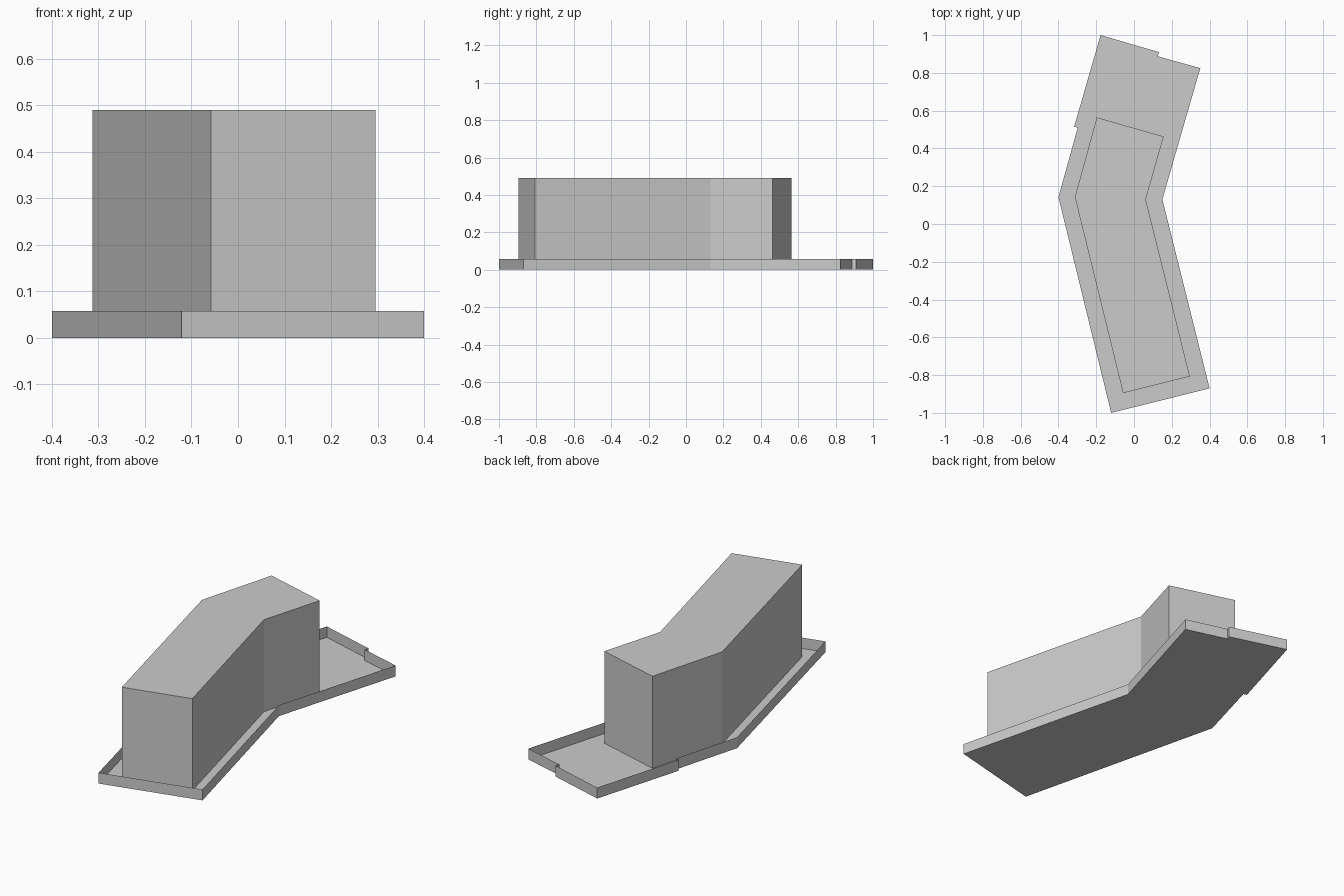
import bpy, bmesh

if "Cube" in bpy.data.objects:
    bpy.data.objects.remove(bpy.data.objects["Cube"])


def extruded_outline(name, points, height, cap_top):
    """Thin upright walls around a counter-clockwise outline, closed at one end."""
    bm = bmesh.new()
    low = [bm.verts.new((x, y, 0)) for x, y in points]
    high = [bm.verts.new((x, y, height)) for x, y in points]
    n = len(points)
    for i in range(n):
        j = (i + 1) % n
        bm.faces.new((low[i], low[j], high[j], high[i]))
    bm.faces.new(high if cap_top else low[::-1])
    mesh = bpy.data.meshes.new(name)
    bm.to_mesh(mesh)
    bm.free()
    obj = bpy.data.objects.new(name, mesh)
    bpy.context.collection.objects.link(obj)
    return obj


# Low open tray: floor with a sheet-thin rim, stepped out around the back corner
tray_outline = [
    (-0.121, -1.0), (0.40, -0.87), (0.15, 0.13), (0.217, 0.362),
    (0.351, 0.825), (0.125, 0.888), (0.132, 0.91), (-0.177, 1.0),
    (-0.317, 0.515), (-0.298, 0.51), (-0.40, 0.142),
]
extruded_outline("base_tray", tray_outline, 0.058, cap_top=False)

# Tall bent block standing on the tray floor
block_outline = [
    (-0.058, -0.895), (0.296, -0.807), (0.062, 0.13),
    (0.157, 0.463), (-0.197, 0.564), (-0.313, 0.143),
]
extruded_outline("main_block", block_outline, 0.49, cap_top=True)
